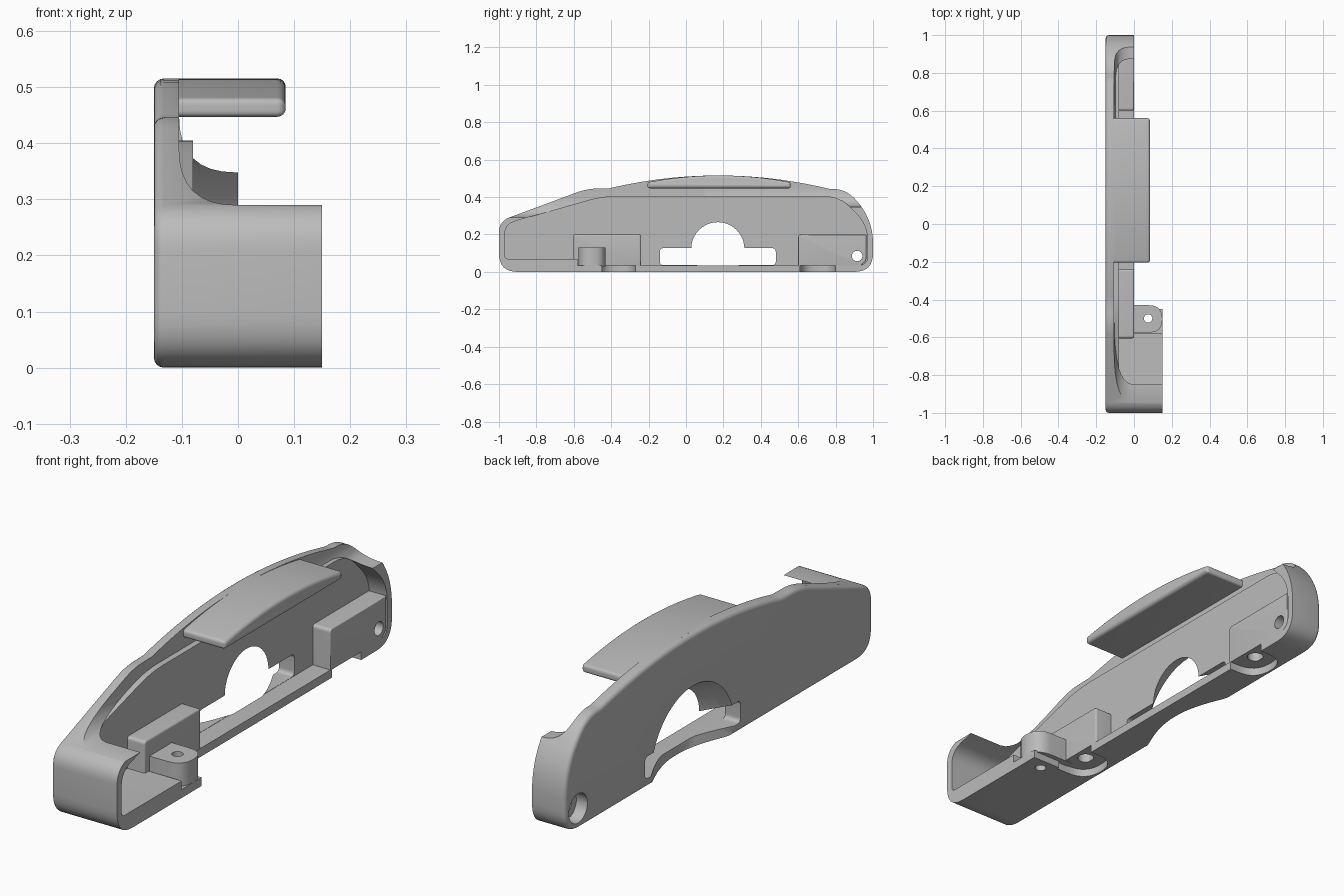
import bpy, bmesh, math
from mathutils import Vector

if "Cube" in bpy.data.objects:
    bpy.data.objects.remove(bpy.data.objects["Cube"])

grey = bpy.data.materials.new("plain_grey")
grey.use_nodes = True
grey.diffuse_color = (0.5, 0.5, 0.5, 1)
grey.node_tree.nodes["Principled BSDF"].inputs["Base Color"].default_value = (0.5, 0.5, 0.5, 1)

# which coordinates a profile's two numbers and its depth stand for
AXES = {"X": lambda a, b, d: (d, a, b),
        "Y": lambda a, b, d: (a, d, b),
        "Z": lambda a, b, d: (a, b, d)}


def rounded(points, steps=8):
    """Turn (a, b, trim) corners into a rounded outline."""
    out = []
    for i, p in enumerate(points):
        c = Vector(p[:2])
        if len(p) < 3:
            out.append(c)
            continue
        before, after = Vector(points[i - 1][:2]), Vector(points[(i + 1) % len(points)][:2])
        s = c + (before - c).normalized() * p[2]
        e = c + (after - c).normalized() * p[2]
        n = steps * 3 if p[2] > 0.3 else steps
        for k in range(n + 1):
            t = k / n
            out.append(s * (1 - t) ** 2 + c * 2 * t * (1 - t) + e * t * t)
    return out


def circle(a, b, r, n=40):
    return [Vector((a + r * math.cos(2 * math.pi * k / n), b + r * math.sin(2 * math.pi * k / n)))
            for k in range(n)]


def loft(name, axis, first, d0, second, d1, bevel=0, bevel_at=None):
    """Solid between two matching outlines, with optional rounded ends."""
    bm = bmesh.new()
    rings = [[bm.verts.new(AXES[axis](p[0], p[1], d)) for p in ring]
             for ring, d in ((first, d0), (second, d1))]
    n = len(first)
    caps = [bm.faces.new(r) for r in rings]
    for k in range(n):
        j = (k + 1) % n
        bm.faces.new((rings[0][k], rings[0][j], rings[1][j], rings[1][k]))
    bmesh.ops.recalc_face_normals(bm, faces=bm.faces)
    if bevel:
        edges = [e for i in bevel_at for e in caps[i].edges]
        bmesh.ops.bevel(bm, geom=edges, offset=bevel, segments=4, profile=0.5, affect="EDGES")
    mesh = bpy.data.meshes.new(name)
    bm.to_mesh(mesh)
    bm.free()
    mesh.materials.append(grey)
    ob = bpy.data.objects.new(name, mesh)
    bpy.context.collection.objects.link(ob)
    return ob


def prism(name, axis, outline, d0, d1, bevel=0, bevel_at=(1,)):
    return loft(name, axis, outline, d0, outline, d1, bevel, bevel_at)


def cut(targets, cutter):
    for ob in targets:
        bpy.context.view_layer.objects.active = ob
        mod = ob.modifiers.new("cut", "BOOLEAN")
        mod.operation, mod.solver, mod.object = "DIFFERENCE", "EXACT", cutter
        bpy.ops.object.modifier_apply(modifier=mod.name)
    bpy.data.objects.remove(cutter)


# outer shell: side outline extruded across the width
outer = rounded([(-1, 0, 0.1), (-1, 0.27, 0.06), (-0.53, 0.445, 0.06), (-0.41, 0.447),
                 (0.18, 0.58, 0.58), (0.77, 0.443), (0.85, 0.445, 0.07),
                 (1, 0.29, 0.14), (1, 0, 0.1)])
shell = prism("shell", "X", outer, -0.15, 0.15, 0.018, (0,))

# hollow inside, with the raised panel filling its back
inner = rounded([(-0.97, 0.07, 0.02), (-0.97, 0.255, 0.06), (-0.45, 0.405, 0.08),
                 (0.82, 0.405, 0.08), (0.97, 0.25, 0.08), (0.97, 0.035, 0.05),
                 (-0.58, 0.035), (-0.58, 0.07)])
panel = prism("raised_panel", "X", inner, -0.12, -0.08)
cut([shell], prism("hollow", "X", inner, -0.1, 0.3))

# curved upper edges of the two end walls
for name, low, high, y0, y1 in (("front_sweep", 0.29, 0.44, -1.1, 0.1),
                                ("back_sweep", 0.348, 0.45, 0, 1.1)):
    sweep = rounded([(-0.105, 0.7), (-0.105, low, 0.1), (0.3, low), (0.3, 0.7)])
    cut([shell], prism(name, "Y", sweep, y0, y1))
cut([shell], prism("width_step", "Z", [(0, -0.45), (0.3, -0.45), (0.3, 1.1), (0, 1.1)], -0.1, 0.7))

# inner blocks
front_block = prism("front_block", "X", rounded([(-0.605, 0.03), (-0.605, 0.2, 0.015),
                    (-0.24, 0.2, 0.015), (-0.24, 0.03)]), -0.1, 0, 0.008)
back_block = prism("back_block", "X", rounded([(0.6, 0.03), (0.6, 0.2, 0.015),
                   (0.965, 0.2), (0.965, 0.06, 0.02), (0.93, 0.03)]), -0.1, 0, 0.004)

# screw tab on the front floor
tab = prism("screw_tab", "Z", rounded([(-0.03, -0.575), (0.15, -0.575, 0.072),
            (0.15, -0.43, 0.072), (-0.03, -0.43)]), 0.03, 0.13)
cut([shell, tab], prism("tab_hole", "Z", circle(0.075, -0.5, 0.022), -0.1, 0.3))

# top lip
lip = prism("top_lip", "X", rounded([(-0.205, 0.447, 0.012), (-0.205, 0.479, 0.012),
            (0.177, 0.547, 0.36), (0.56, 0.479, 0.012), (0.56, 0.447, 0.012)]),
            -0.13, 0.085, 0.015)

# window: a slot with a round opening flared towards the outside
slot = rounded([(-0.14, 0.036, 0.02), (-0.14, 0.127, 0.02), (0.48, 0.127, 0.02), (0.48, 0.036, 0.02)])
cut([shell, panel], prism("slot", "X", slot, -0.3, 0.3))
cut([shell, panel], loft("flare", "X", circle(0.17, 0.02, 0.29), -0.16, circle(0.17, 0.13, 0.133), -0.075))

# side screw hole with an outer counterbore
cut([shell, panel, back_block], prism("side_hole", "X", circle(0.915, 0.085, 0.028), -0.3, 0.3))
cut([shell, panel], prism("counterbore", "X", circle(0.915, 0.085, 0.06), -0.3, -0.09))

# round pockets and screw holes under both blocks
for y, block in ((-0.365, front_block), (0.705, back_block)):
    pocket = rounded([(0.02, y - 0.095), (-0.13, y - 0.095, 0.093),
                      (-0.13, y + 0.095, 0.093), (0.02, y + 0.095)])
    cut([shell, block], prism("pocket", "Z", pocket, -0.1, 0.033))
    cut([shell, block], prism("pocket_hole", "Z", circle(-0.05, y, 0.032), -0.1, 0.13))

# smooth shading with sharp edges kept
for ob in (shell, panel, front_block, back_block, tab, lip):
    bpy.ops.object.select_all(action="DESELECT")
    ob.select_set(True)
    bpy.context.view_layer.objects.active = ob
    bpy.ops.object.shade_smooth_by_angle(angle=math.radians(30))
